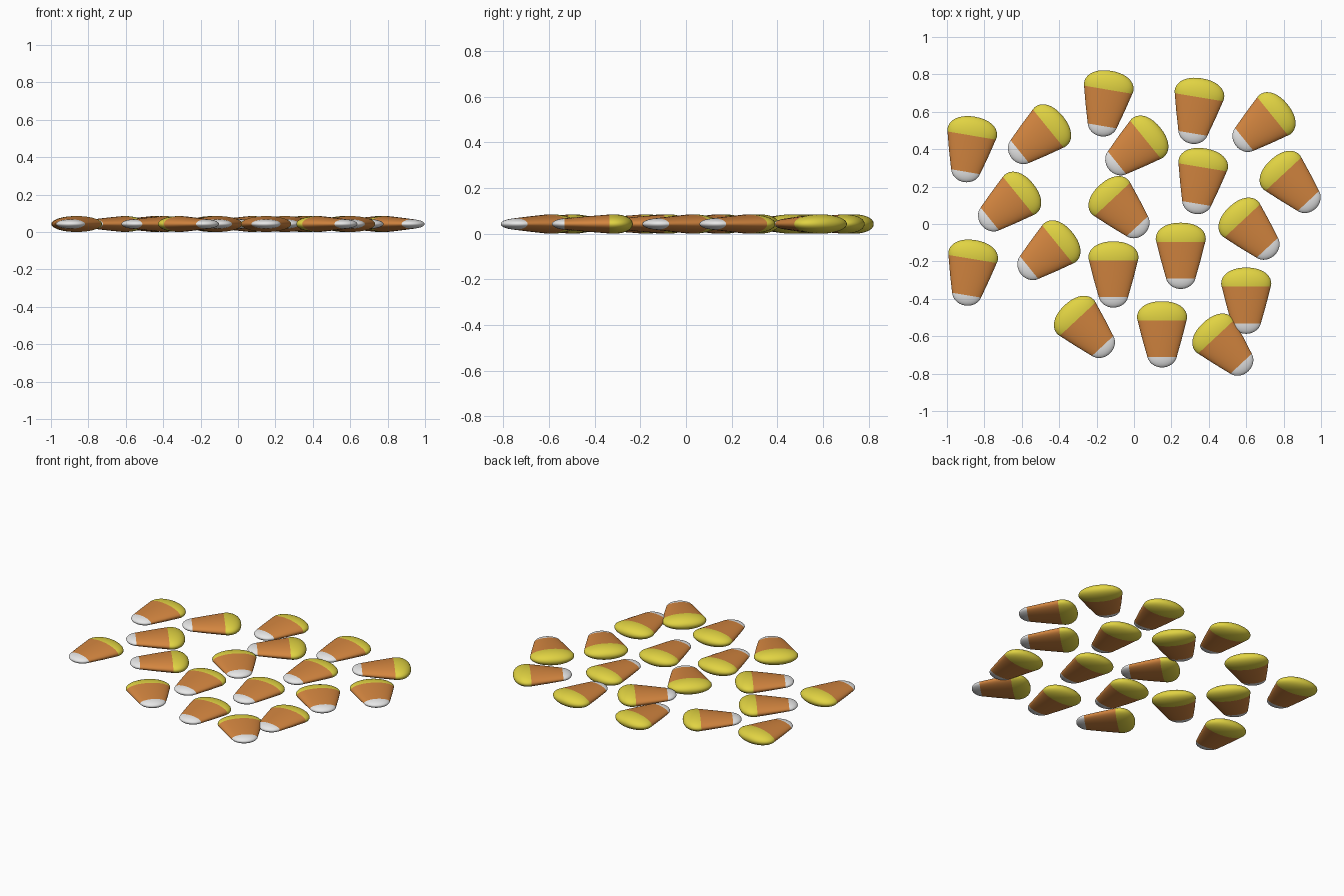
import bpy, bmesh
from math import sin, cos, pi, radians
from mathutils import Matrix, Vector

cube = bpy.data.objects.get("Cube")
if cube:
    bpy.data.objects.remove(cube, do_unlink=True)


def material(name, rgb):
    mat = bpy.data.materials.new(name)
    mat.use_nodes = True
    mat.diffuse_color = (*rgb, 1)
    mat.node_tree.nodes["Principled BSDF"].inputs["Base Color"].default_value = (*rgb, 1)
    return mat


MATERIALS = [material("yellow", (0.75, 0.65, 0.055)),
             material("orange", (0.65, 0.235, 0.05)),
             material("white", (0.8, 0.8, 0.8))]

LENGTH, RADIUS, THICKNESS = 0.354, 0.134, 0.085
YELLOW_END, ORANGE_END = 0.102, 0.298   # distances from the wide end


def candy_profile():
    """Radius and distance along the axis, from wide end to tip."""
    points = []
    for i in range(11):                  # slightly squared dome
        a = i / 10 * pi / 2
        points.append((RADIUS * sin(a) ** 0.92, 0.088 * (1 - cos(a) ** 0.92)))
    points.append((RADIUS - 0.003, YELLOW_END))
    points.append((0.106, 0.2))
    for i in range(9):                   # rounded tip
        a = radians(12) + i / 8 * radians(78)
        points.append((0.08 * cos(a), ORANGE_END + (LENGTH - ORANGE_END) * (sin(a) - sin(radians(12))) / (1 - sin(radians(12)))))
    return points


def candy_mesh():
    """Turned body, squashed flat, banded in three colours."""
    bm = bmesh.new()
    verts = [bm.verts.new((r, LENGTH / 2 - t, 0)) for r, t in candy_profile()]
    edges = [bm.edges.new(pair) for pair in zip(verts, verts[1:])]
    bmesh.ops.spin(bm, geom=verts + edges, cent=(0, 0, 0), axis=(0, 1, 0),
                   angle=2 * pi, steps=40, use_duplicate=False)
    bmesh.ops.remove_doubles(bm, verts=bm.verts, dist=0.0002)
    bmesh.ops.scale(bm, vec=(1, 1, THICKNESS / (2 * RADIUS)), verts=bm.verts)
    bmesh.ops.recalc_face_normals(bm, faces=bm.faces)
    for face in bm.faces:
        t = LENGTH / 2 - face.calc_center_median().y
        face.material_index = (t > YELLOW_END) + (t > ORANGE_END)
        face.smooth = True
    mesh = bpy.data.meshes.new("candy_piece")
    bm.to_mesh(mesh)
    bm.free()
    for mat in MATERIALS:
        mesh.materials.append(mat)
    return mesh


def place(mesh, name, angle, x, y):
    """Turn a piece and centre its footprint on (x, y)."""
    turn = Matrix.Rotation(radians(angle), 4, 'Z')
    turned = [turn @ v.co for v in mesh.vertices]
    mid = [(min(p[k] for p in turned) + max(p[k] for p in turned)) / 2 for k in (0, 1)]
    piece = bpy.data.objects.new(name, mesh)
    bpy.context.collection.objects.link(piece)
    piece.matrix_world = Matrix.Translation(Vector((x - mid[0], y - mid[1], THICKNESS / 2))) @ turn


# Scattered pieces, grouped by the way the tip points
GROUPS = {
    "straight": (0, [(-.11, -.27), (.25, -.17), (.15, -.59), (.6, -.41)]),
    "slightly_turned": (-9.5, [(-.865, .4), (-.135, .645), (.35, .605), (.37, .23), (-.86, -.26)]),
    "left_turned": (-51, [(-.505, .48), (.015, .42), (.695, .545), (-.665, .12), (-.455, -.14)]),
    "right_turned": (43, [(-.08, .09), (.835, .225), (.615, -.025), (-.265, -.55), (.475, -.645)]),
}
candy = candy_mesh()
for group, (angle, spots) in GROUPS.items():
    for number, (x, y) in enumerate(spots, 1):
        place(candy, f"candy_{group}_{number}", angle, x, y)
